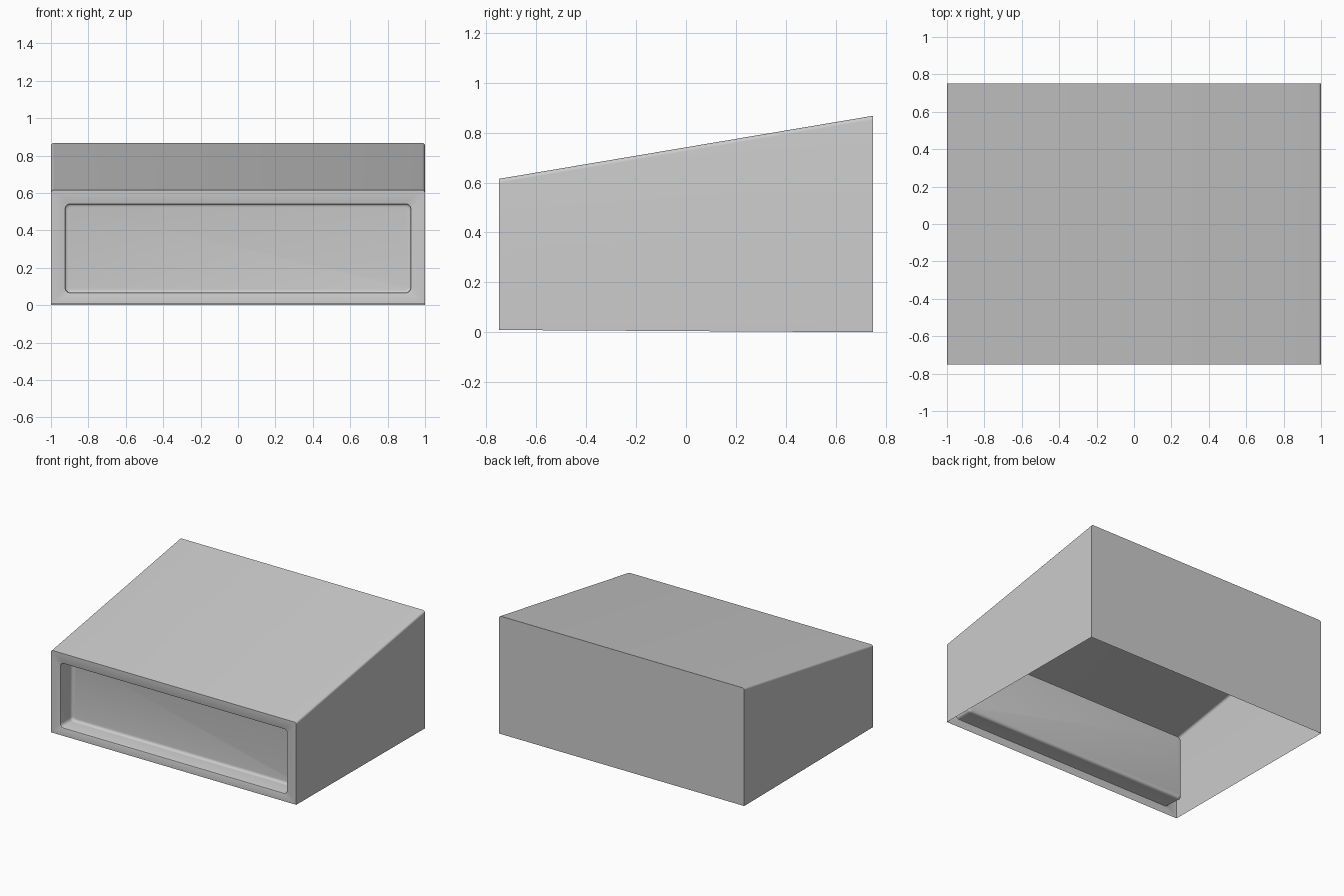
import bpy, bmesh
from math import sin, cos, pi, radians

if "Cube" in bpy.data.objects:
    bpy.data.objects.remove(bpy.data.objects["Cube"])

def arc(cx, cz, r, a0, a1, n=6):
    return [(cx + r * cos(a0 + (a1 - a0) * i / n), cz + r * sin(a0 + (a1 - a0) * i / n))
            for i in range(n + 1)]

def shell_section(y, bottom, top, r=0.016):
    # open-bottomed arch with softened upper corners
    pts = [(1, bottom)] + arc(1 - r, top - r, r, 0, pi / 2)
    pts += arc(r - 1, top - r, r, pi / 2, pi) + [(-1, bottom)]
    return [bm.verts.new((x, y, z)) for x, z in pts]

def pocket_ring(inset, y):
    # rounded rectangle of the front recess
    hx, z0, z1, r = 0.93 - inset, 0.06 + inset, 0.547 - inset, 0.03 - inset * 0.5
    pts = []
    for k, (cx, cz) in enumerate([(hx - r, z1 - r), (r - hx, z1 - r),
                                  (r - hx, z0 + r), (hx - r, z0 + r)]):
        pts += arc(cx, cz, r, k * pi / 2, (k + 1) * pi / 2)
    return [bm.verts.new((x, y, z)) for x, z in pts]

def close_edges(vs):
    n = len(vs)
    return [bm.edges.get((vs[i], vs[(i + 1) % n])) or bm.edges.new((vs[i], vs[(i + 1) % n]))
            for i in range(n)]

bm = bmesh.new()
# Sides and sloping top
front = shell_section(-0.75, 0.009, 0.615)
back = shell_section(0.75, 0.0, 0.868)
for i in range(len(front) - 1):
    bm.faces.new((front[i], back[i], back[i + 1], front[i + 1]))
# Back wall
bm.faces.new(back[::-1])

# Recess walls with soft lip and soft inner edge
d, r, lip = 0.142, 0.02, 0.008
steps = [(lip * (1 - cos(a)) - lip, -0.75 + lip * (1 - sin(a)))
         for a in (pi / 2, pi / 4, 0)]
steps = [(s + lip - 0.0, y) for s, y in ((-lip, -0.75), (-lip * 0.3, -0.75 + lip * 0.3), (0, -0.75 + lip))]
steps += [(0.002 + r * (1 - cos(a)), -0.75 + d - r + r * sin(a))
          for a in (0, pi / 8, pi / 4, 3 * pi / 8, pi / 2)]
rings = [pocket_ring(*s) for s in steps]
for a, b in zip(rings, rings[1:]):
    for i in range(len(a)):
        j = (i + 1) % len(a)
        bm.faces.new((a[i], a[j], b[j], b[i]))
bm.faces.new(rings[-1])

# Front wall around the recess
bmesh.ops.triangle_fill(bm, edges=close_edges(front) + close_edges(rings[0]),
                        use_beauty=True, normal=(0, -1, 0))
bmesh.ops.recalc_face_normals(bm, faces=bm.faces[:])
bm.normal_update()
# Keep the outside facing out
if next(f for f in bm.faces if f.calc_center_median().y > 0.74).normal.y < 0:
    bmesh.ops.reverse_faces(bm, faces=bm.faces[:])

mesh = bpy.data.meshes.new("sloped_cabinet_shell")
bm.to_mesh(mesh)
bm.free()
shell = bpy.data.objects.new("sloped_cabinet_shell", mesh)
bpy.context.collection.objects.link(shell)
bpy.context.view_layer.objects.active = shell
shell.select_set(True)
bpy.ops.object.shade_smooth_by_angle(angle=radians(35))
